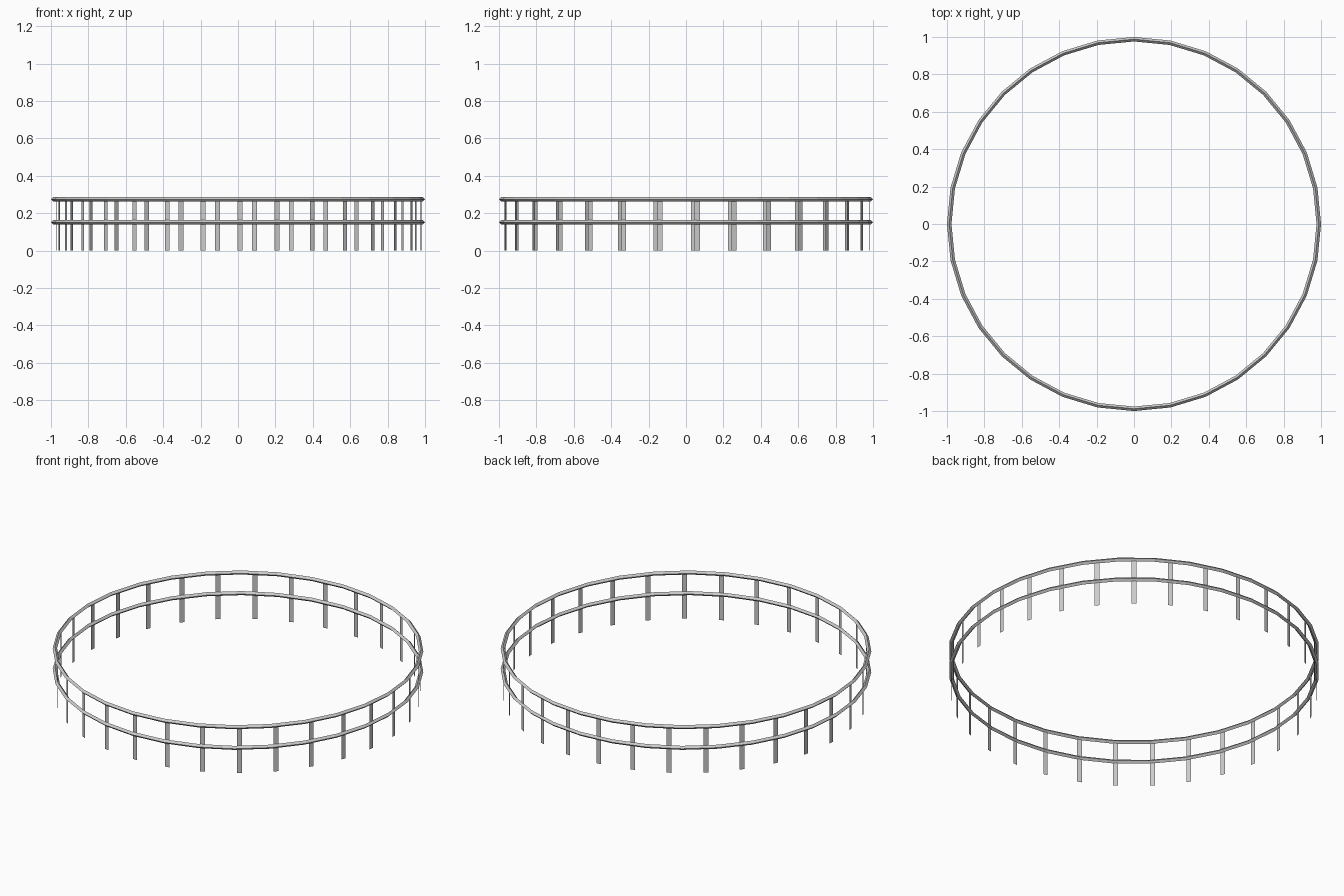
import bpy, bmesh
from math import sin, cos, pi, radians

if "Cube" in bpy.data.objects:
    bpy.data.objects.remove(bpy.data.objects["Cube"])

SEGS, SIDES, R = 32, 4, 0.988
TUBE = 0.012


def finish(name, bm):
    me = bpy.data.meshes.new(name)
    bm.to_mesh(me)
    bm.free()
    ob = bpy.data.objects.new(name, me)
    bpy.context.collection.objects.link(ob)


# Rail: diamond section swept around the ring
def rail(name, z):
    bm = bmesh.new()
    rings = []
    for i in range(SEGS):
        a = 2 * pi * i / SEGS
        ring = []
        for j in range(SIDES):
            t = 2 * pi * j / SIDES
            r = R + TUBE * cos(t)
            ring.append(bm.verts.new((r * cos(a), r * sin(a), z + TUBE * sin(t))))
        rings.append(ring)
    for i in range(SEGS):
        p, q = rings[i], rings[(i + 1) % SEGS]
        for j in range(SIDES):
            k = (j + 1) % SIDES
            bm.faces.new((p[j], q[j], q[k], p[k]))
    bmesh.ops.recalc_face_normals(bm, faces=bm.faces)
    finish(name, bm)


rail("top_rail", 0.274)
rail("middle_rail", 0.151)

# Posts: single flat strips, evenly spaced around the ring
POSTS, W, H, PR = 31, 0.027, 0.274, 0.985
bm = bmesh.new()
for i in range(POSTS):
    a = -pi / 2 + radians(0.6) + 2 * pi * i / POSTS
    corners = [(-W / 2, 0), (W / 2, 0), (W / 2, H), (-W / 2, H)]
    bm.faces.new([bm.verts.new((PR * cos(a) - s * sin(a),
                                PR * sin(a) + s * cos(a), z))
                  for s, z in corners])
finish("posts", bm)
